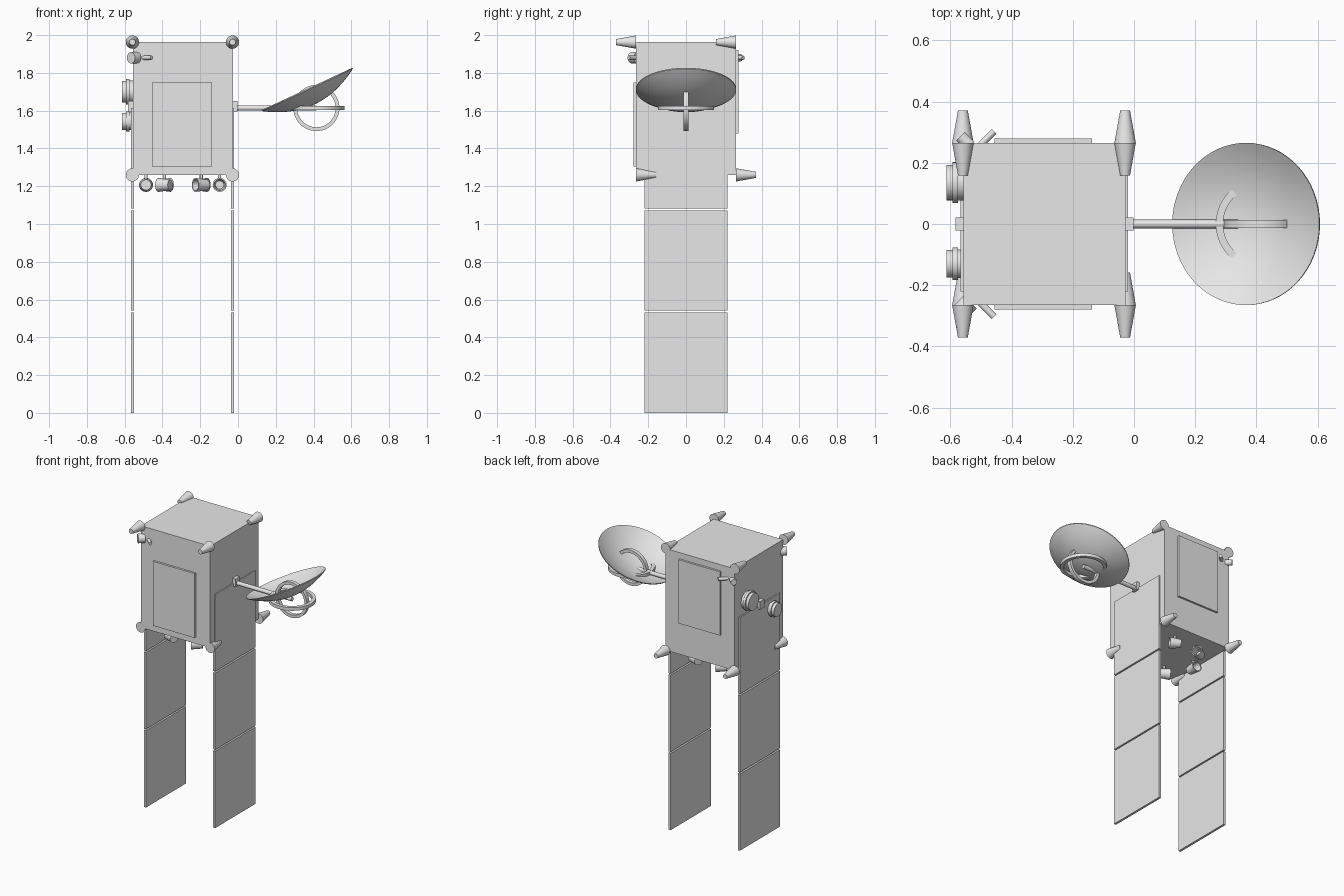
import bpy, bmesh, math
from mathutils import Vector

cube = bpy.data.objects.get("Cube")
if cube:
    bpy.data.objects.remove(cube, do_unlink=True)

GREY = (0.8, 0.8, 0.8, 1)
grey = bpy.data.materials.new("plain grey")
grey.use_nodes = True
grey.diffuse_color = GREY
grey.node_tree.nodes["Principled BSDF"].inputs["Base Color"].default_value = GREY


def finish(name, bm, smooth=True):
    bmesh.ops.recalc_face_normals(bm, faces=bm.faces)
    mesh = bpy.data.meshes.new(name)
    bm.to_mesh(mesh)
    bm.free()
    mesh.materials.append(grey)
    ob = bpy.data.objects.new(name, mesh)
    bpy.context.collection.objects.link(ob)
    if smooth:
        bpy.ops.object.select_all(action='DESELECT')
        ob.select_set(True)
        bpy.context.view_layer.objects.active = ob
        bpy.ops.object.shade_smooth_by_angle(angle=math.radians(35))
    return ob


def box(name, lo, hi):
    bm = bmesh.new()
    bmesh.ops.create_cube(bm, size=1)
    lo, hi = Vector(lo), Vector(hi)
    for v in bm.verts:
        v.co = (lo + hi) / 2 + v.co * (hi - lo)
    return finish(name, bm, False)


def lathe(name, profile, origin, axis, steps=32, closed=False):
    """Spin (radius, height) points around an axis through origin."""
    bm = bmesh.new()
    verts = [bm.verts.new((r, 0, h)) for r, h in profile]
    pairs = list(zip(verts, verts[1:]))
    if closed:
        pairs.append((verts[-1], verts[0]))
    edges = [bm.edges.new(p) for p in pairs]
    bmesh.ops.spin(bm, geom=verts + edges, cent=(0, 0, 0), axis=(0, 0, 1),
                   angle=2 * math.pi, steps=steps, use_merge=False)
    bmesh.ops.remove_doubles(bm, verts=bm.verts, dist=0.0001)
    rot = Vector((0, 0, 1)).rotation_difference(Vector(axis)).to_matrix()
    for v in bm.verts:
        v.co = rot @ v.co + Vector(origin)
    return finish(name, bm)


def rod(name, start, axis, length, r1, r2=None):
    r2 = r1 if r2 is None else r2
    return lathe(name, [(0, 0), (r1, 0), (r2, length), (0, length)], start, axis)


# Main body and its cover plates
X0, X1, Y, Z0, Z1 = -0.557, -0.027, 0.265, 1.26, 1.963
XC = (X0 + X1) / 2
box("body", (X0, -Y, Z0), (X1, Y, Z1))
box("front_cover", (-0.455, -0.279, 1.305), (-0.137, -Y, 1.75))
box("back_cover", (-0.455, Y, 1.48), (-0.137, 0.279, 1.92))

# Hanging solar wings, three panels on each side
for side, x in (("right", X0 - 0.001), ("left", X1 - 0.001)):
    for i in range(3):
        z = i * 0.541
        box(f"{side}_wing_panel_{i + 1}", (x - 0.008, -0.22, z), (x + 0.008, 0.22, z + 0.531))

# Corner thrusters: upper ones point forward, lower ones backward
for x in (X0 - 0.002, X1 - 0.002):
    for y in (-Y, Y):
        rod("upper_thruster", (x, y, Z1), (0, -1, 0), 0.106, 0.035, 0.016)
        rod("lower_thruster", (x, y, Z0), (0, 1, 0), 0.106, 0.035, 0.016)

# Ring of six open nozzles under the body
CUP = [(0, -0.036), (0.028, -0.036), (0.037, 0.036), (0.030, 0.036), (0.022, -0.02), (0, -0.02)]
for i in range(6):
    a = i * math.pi / 3
    c, s = math.cos(a), math.sin(a)
    lathe("belly_nozzle", CUP, (XC + 0.195 * c, 0.195 * s, 1.207), (s, -c, 0), 24)
    rod("nozzle_stem", (XC + 0.195 * c, 0.195 * s, 1.232), (0, 0, 1), 0.03, 0.008)

# Round sensors on the right side
for y, z, r in ((0.135, 1.70, 0.067), (-0.13, 1.543, 0.053)):
    lathe("round_sensor", [(0, 0), (r * 0.88, 0), (r * 0.88, 0.018), (r, 0.018), (r, 0.036),
                           (r * 0.86, 0.036), (r * 0.86, 0.056), (0, 0.056)],
          (X0, y, z), (-1, 0, 0))

# Wing hinges
box("right_hinge", (-0.583, -0.022, 1.595), (X0, 0.022, 1.65))
box("left_hinge", (X1, -0.022, 1.595), (-0.002, 0.022, 1.65))

# Angled star trackers near the top corners
for s in (-1, 1):
    d = Vector((1, s, 0)).normalized()
    rod("slim_tracker", Vector((-0.51, s * 0.25, 1.88)), d, 0.075, 0.011)
    d = Vector((-1, s, 0)).normalized()
    r = 0.03 if s < 0 else 0.02
    rod("corner_tracker", Vector((-0.535, s * 0.255, 1.88)), d, 0.045, r)

# Dish antenna on its arm
rod("dish_arm", (-0.005, 0, 1.614), (1, 0, 0), 0.42, 0.014)
TILT = math.radians(25)
normal = Vector((-math.sin(TILT), 0, math.cos(TILT)))
R, DEPTH, N = 0.265, 0.085, 12
inner = [(R * i / N, DEPTH * (i / N) ** 2) for i in range(N + 1)]
outer = [(r, h - 0.006) for r, h in reversed(inner)]
lathe("dish", inner + outer, Vector((0.365, 0, 1.715)) - normal * DEPTH, normal, 64)


# Crossed gimbal rings through the dish
def ring(name, r_out, width, half, axis):
    r_in = r_out - width
    lathe(name, [(r_in, -half), (r_out, -half), (r_out, half), (r_in, half)],
          (0.415, 0, 1.614), axis, 48, True)


ring("level_ring", 0.148, 0.024, 0.011, (0, 0, 1))
ring("upright_ring", 0.122, 0.02, 0.013, (0, 1, 0))
